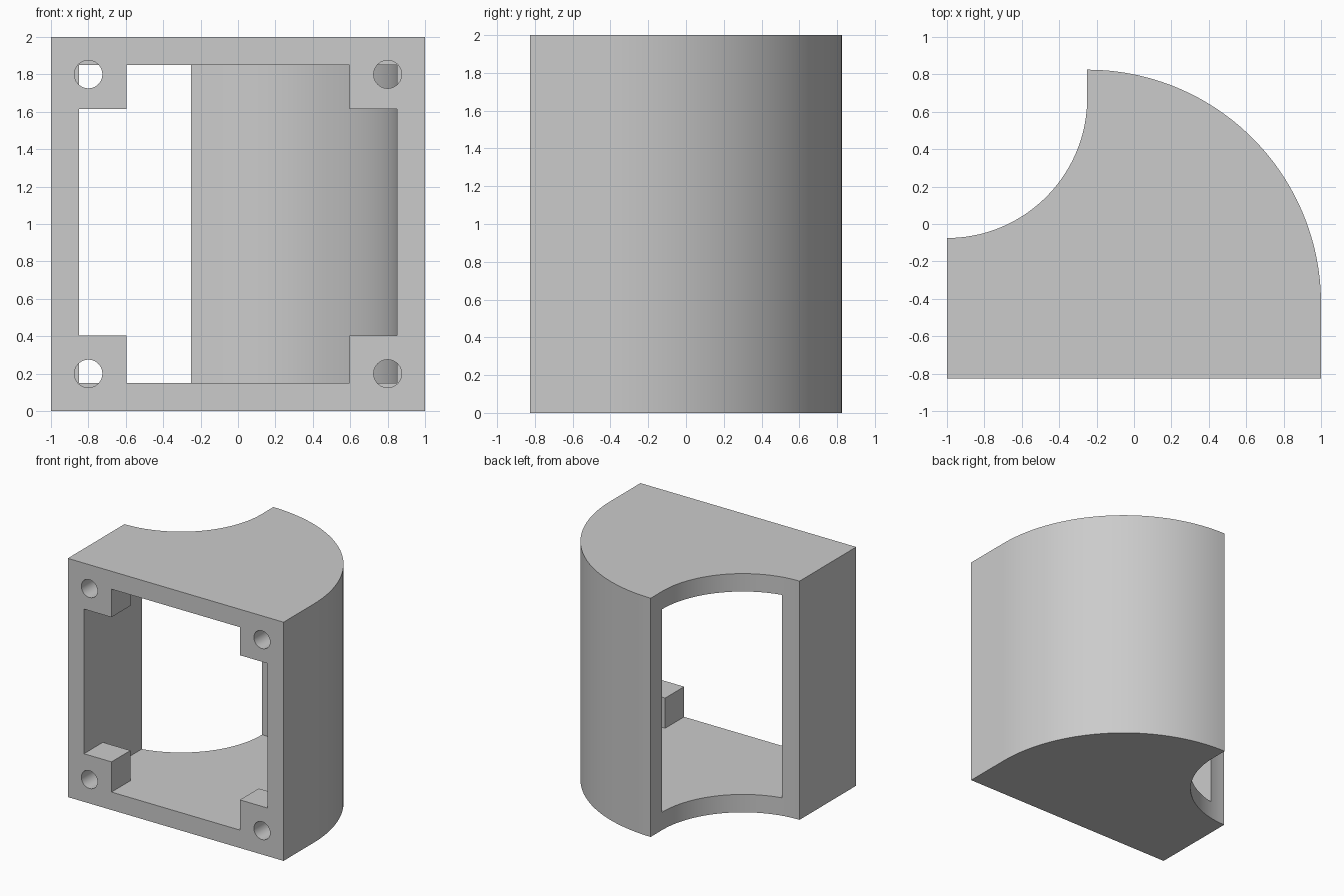
import bpy
import bmesh
from math import cos, sin, radians, pi
from mathutils import Matrix

if "Cube" in bpy.data.objects:
    bpy.data.objects.remove(bpy.data.objects["Cube"], do_unlink=True)

HALF, FRONT, WALL = 1.0, -0.825, 0.15
BOSS_BACK = FRONT + 0.25
ARC_STEPS = 48


def add_object(name, bm):
    bmesh.ops.recalc_face_normals(bm, faces=bm.faces)
    mesh = bpy.data.meshes.new(name)
    bm.to_mesh(mesh)
    bm.free()
    obj = bpy.data.objects.new(name, mesh)
    bpy.context.collection.objects.link(obj)
    return obj


def arc(cx, cy, radius, start, end):
    angles = [radians(start + (end - start) * i / ARC_STEPS) for i in range(ARC_STEPS + 1)]
    return [(cx + radius * cos(a), cy + radius * sin(a)) for a in angles]


def prism(name, outline, z0, z1):
    bm = bmesh.new()
    face = bm.faces.new([bm.verts.new((x, y, z0)) for x, y in outline])
    top = bmesh.ops.extrude_face_region(bm, geom=[face])["geom"]
    bmesh.ops.translate(bm, vec=(0, 0, z1 - z0),
                        verts=[v for v in top if isinstance(v, bmesh.types.BMVert)])
    return add_object(name, bm)


def subtract(target, cutter):
    cutter.hide_render = True
    mod = target.modifiers.new("cut", "BOOLEAN")
    mod.operation = "DIFFERENCE"
    mod.solver = "EXACT"
    mod.object = cutter
    bpy.context.view_layer.objects.active = target
    bpy.ops.object.modifier_apply(modifier=mod.name)
    bpy.data.objects.remove(cutter, do_unlink=True)


# Outer body: straight front, round outer corner, concave scoop at the back
outline = [(-HALF, FRONT), (HALF, FRONT)]
outline += arc(-0.25, -0.425, 1.25, 0, 90)
outline += arc(-1.0, 0.675, 0.75, 0, -90)
housing = prism("housing", outline, 0, 2)

# Hollow that opens through the front and the scoop
inner = HALF - WALL
hollow = [(-inner, FRONT - 0.1), (inner, FRONT - 0.1)]
hollow += arc(-0.25, -0.425, 1.1, 0, 90)[:-1]
hollow += [(-0.3, 0.677), (-inner, 0.677)]
cavity = prism("cavity_cutter", hollow, WALL, 2 - WALL)

# Keep a screw boss in each front corner
for side in (-1, 1):
    for z0, z1 in ((-0.1, 0.403), (1.615, 2.1)):
        x0, x1 = sorted((side * 0.595, side * 1.1))
        box = [(x0, FRONT - 0.3), (x1, FRONT - 0.3), (x1, BOSS_BACK), (x0, BOSS_BACK)]
        subtract(cavity, prism("boss_cutter", box, z0, z1))
subtract(housing, cavity)

# Screw holes through the bosses
for x in (-0.8, 0.8):
    for z in (0.2, 1.8):
        bm = bmesh.new()
        place = Matrix.Translation((x, FRONT + 0.08, z)) @ Matrix.Rotation(pi / 2, 4, "X")
        bmesh.ops.create_cone(bm, cap_ends=True, segments=24, radius1=0.075,
                              radius2=0.075, depth=0.35, matrix=place)
        subtract(housing, add_object("hole_cutter", bm))

# Plain grey finish
grey = bpy.data.materials.new("grey")
grey.use_nodes = True
colour = (0.6, 0.6, 0.6, 1)
grey.diffuse_color = colour
grey.node_tree.nodes["Principled BSDF"].inputs["Base Color"].default_value = colour
housing.data.materials.clear()
housing.data.materials.append(grey)
for poly in housing.data.polygons:
    poly.material_index = 0

bpy.ops.object.select_all(action="DESELECT")
housing.select_set(True)
bpy.context.view_layer.objects.active = housing
bpy.ops.object.shade_smooth_by_angle(angle=radians(30))
